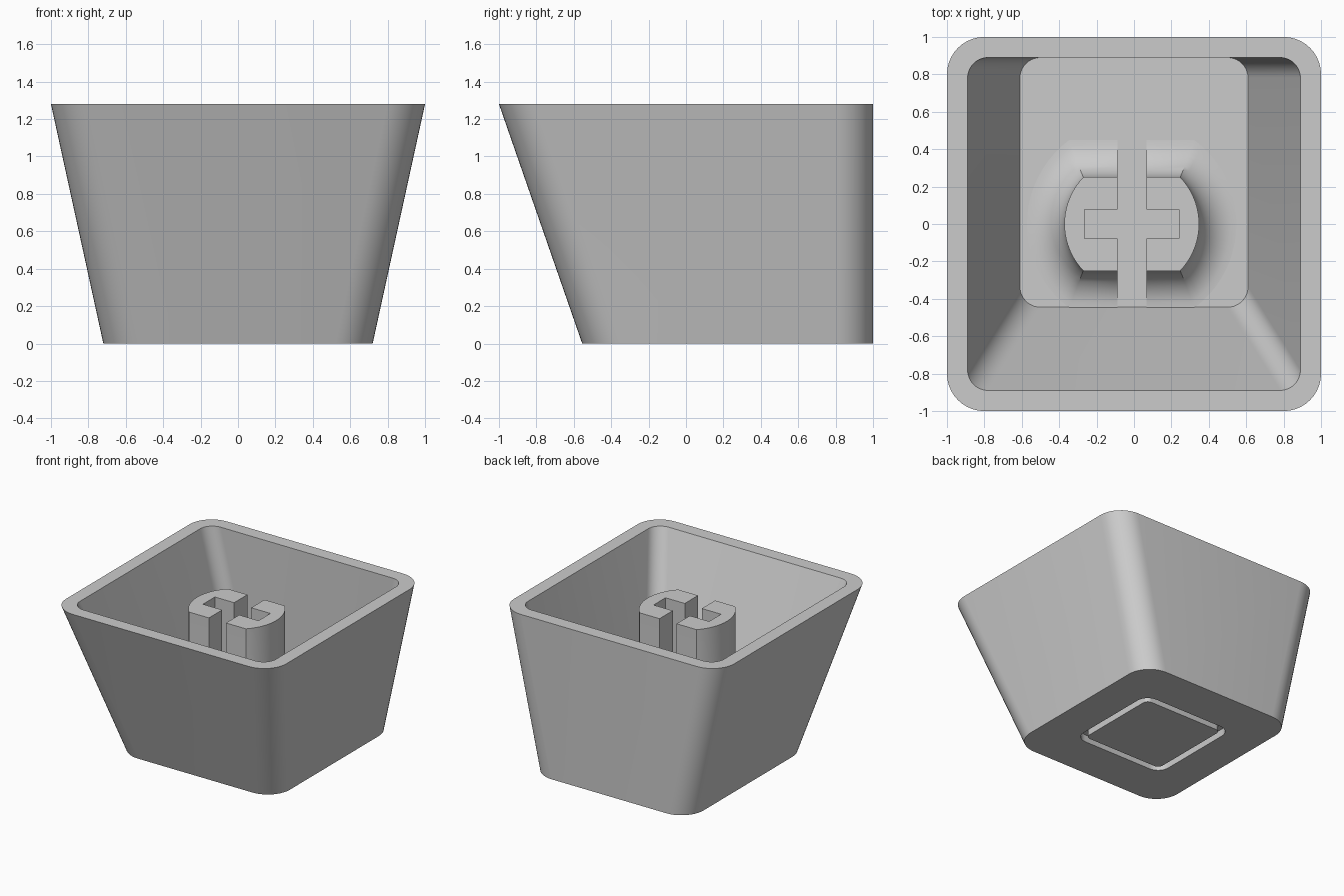
import bpy, bmesh, math

if "Cube" in bpy.data.objects:
    bpy.data.objects.remove(bpy.data.objects["Cube"])

HEIGHT, FLOOR, WALL = 1.28, 0.16, 0.11
STEM_TOP, STEM_X = 1.155, -0.012
FLARE = 0.2

gray = bpy.data.materials.new("light gray plastic")
gray.use_nodes = True
COLOR = (0.6, 0.6, 0.6, 1)
gray.diffuse_color = COLOR
gray.node_tree.nodes["Principled BSDF"].inputs["Base Color"].default_value = COLOR


def rounded_rect(half_x, y0, y1, r, z, steps=10):
    """Ring of points, counter-clockwise from the back left corner."""
    ring = []
    corners = [(half_x, y1), (-half_x, y1), (-half_x, y0), (half_x, y0)]
    for i, (x, y) in enumerate(corners):
        cx = x - math.copysign(r, x)
        cy = y - r if y == y1 else y + r
        for k in range(steps + 1):
            a = math.pi / 2 * (i + k / steps)
            ring.append((cx + r * math.cos(a), cy + r * math.sin(a), z))
    return ring


def stem_ring(d, z, steps=20):
    """Disc with flattened front and back, grown outward by d."""
    r, half = 0.36 + d, 0.25 + d
    a0 = math.asin(half / r)
    ring = []
    for turn in (0, math.pi):
        for k in range(steps + 1):
            a = turn - a0 + 2 * a0 * k / steps
            ring.append((STEM_X + r * math.cos(a), r * math.sin(a), z))
    return ring


def loft(name, rings):
    """Skin consecutive rings and cap both ends."""
    bm = bmesh.new()
    loops = [[bm.verts.new(p) for p in ring] for ring in rings]
    for a, b in zip(loops, loops[1:]):
        for i in range(len(a)):
            j = (i + 1) % len(a)
            bm.faces.new((a[i], a[j], b[j], b[i]))
    bm.faces.new(loops[0][::-1])
    bm.faces.new(loops[-1])
    bmesh.ops.recalc_face_normals(bm, faces=bm.faces)
    mesh = bpy.data.meshes.new(name)
    bm.to_mesh(mesh)
    bm.free()
    mesh.materials.append(gray)
    obj = bpy.data.objects.new(name, mesh)
    bpy.context.collection.objects.link(obj)
    return obj


def select_only(obj):
    bpy.ops.object.select_all(action='DESELECT')
    obj.select_set(True)
    bpy.context.view_layer.objects.active = obj


def cut_box(target, size, z0, z1):
    """Cut a box centred on the stem out of the target."""
    bpy.ops.mesh.primitive_cube_add(size=1, location=(STEM_X, 0, (z0 + z1) / 2))
    cutter = bpy.context.object
    cutter.name = "slot_cutter"
    cutter.hide_render = True
    cutter.scale = (size[0], size[1], z1 - z0)
    mod = target.modifiers.new("slot", 'BOOLEAN')
    mod.operation = 'DIFFERENCE'
    mod.solver = 'EXACT'
    mod.object = cutter
    select_only(target)
    bpy.ops.object.modifier_apply(modifier=mod.name)
    bpy.data.objects.remove(cutter)


# Tapered cup: square groove underneath, outer walls, rim, cavity and floor
GROOVE_Y, GROOVE = 0.222, 0.415


def groove_ring(inset, z):
    h = GROOVE - inset
    return rounded_rect(h, GROOVE_Y - h, GROOVE_Y + h, 0.1 - inset, z)


cup = loft("cap_shell", [
    groove_ring(0.055, 0), groove_ring(0.055, 0.06),
    groove_ring(0, 0.06), groove_ring(0, 0),
    rounded_rect(0.72, -0.555, 1, 0.2, 0),
    rounded_rect(1, -1, 1, 0.2, HEIGHT),
    rounded_rect(1 - WALL, WALL - 1, 1 - WALL, 0.11, HEIGHT),
    rounded_rect(0.72 - WALL, WALL - 0.555, 1 - WALL, 0.11, FLOOR),
])

# Stem with a filleted foot
rings = [stem_ring(FLARE, FLOOR - 0.02)]
for k in range(11):
    t = math.pi / 2 * k / 10
    rings.append(stem_ring(FLARE * (1 - math.sin(t)), FLOOR + FLARE * (1 - math.cos(t))))
rings.append(stem_ring(0, STEM_TOP))
stem = loft("stem", rings)

# Cross-shaped socket: one long slot through, one short slot across
cut_box(stem, (0.155, 2), FLOOR - 0.1, STEM_TOP + 0.1)
cut_box(stem, (0.505, 0.155), FLOOR - 0.1, STEM_TOP + 0.1)

for obj in (cup, stem):
    select_only(obj)
    bpy.ops.object.shade_smooth_by_angle(angle=math.radians(30))
